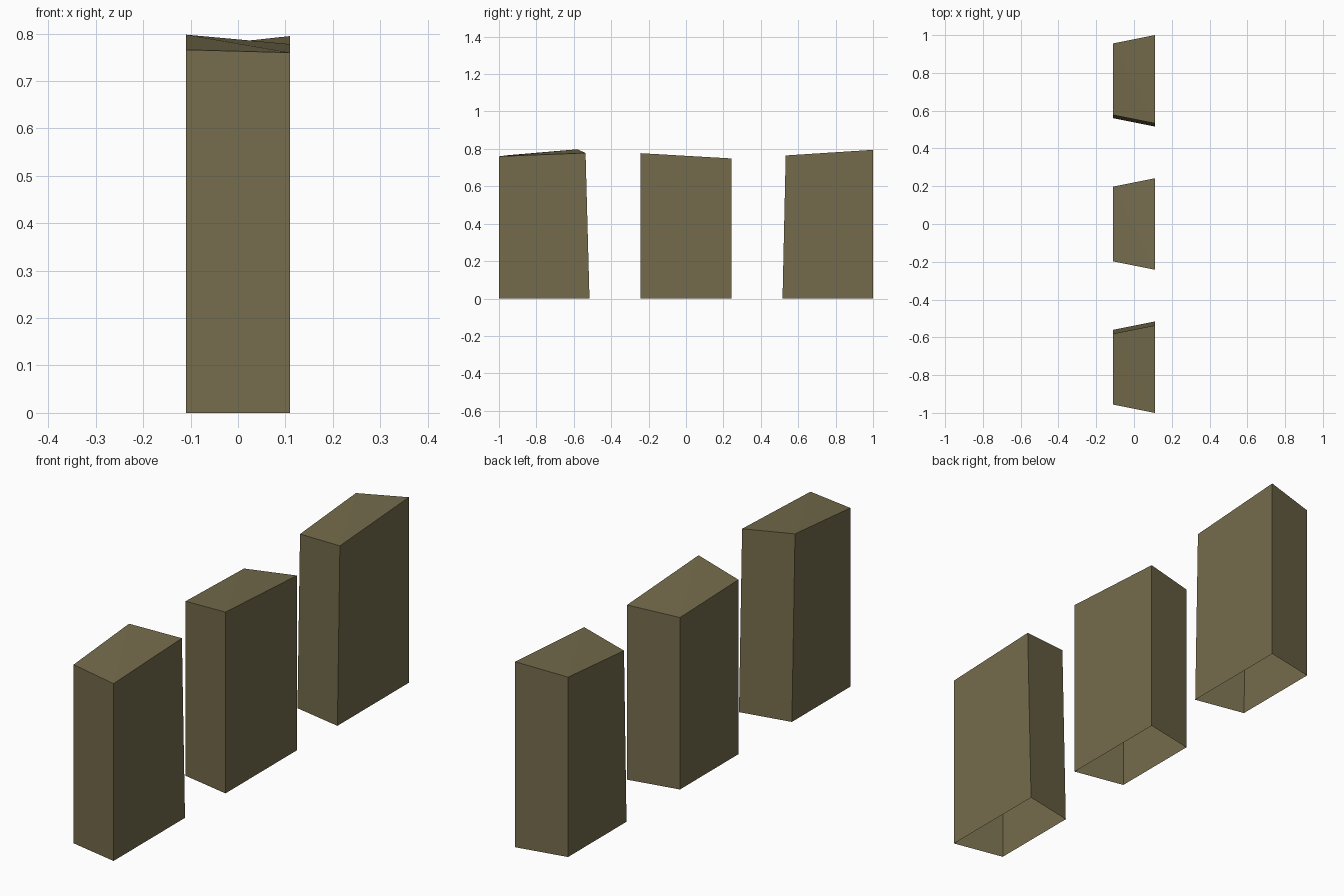
import bpy, bmesh

if "Cube" in bpy.data.objects:
    bpy.data.objects.remove(bpy.data.objects["Cube"])

stone = bpy.data.materials.new("olive stone")
stone.diffuse_color = (0.175, 0.147, 0.072, 1)
stone.use_nodes = True
stone.node_tree.nodes["Principled BSDF"].inputs["Base Color"].default_value = stone.diffuse_color

X = 0.11       # half depth of every block
TAPER = 0.044  # how much each end narrows towards -x


def block(name, y0, y1, heights, lean0=0.0, lean1=0.0):
    """Open-bottomed wedge block; heights run narrow/wide at y0, wide/narrow at y1."""
    def ring(a, b):
        return [(-X, a + TAPER), (X, a), (X, b), (-X, b - TAPER)]
    bm = bmesh.new()
    low = [bm.verts.new((x, y, 0)) for x, y in ring(y0, y1)]
    top = [bm.verts.new((x, y, z))
           for (x, y), z in zip(ring(y0 + lean0, y1 - lean1), heights)]
    # side walls
    for i in range(4):
        j = (i + 1) % 4
        bm.faces.new((low[i], low[j], top[j], top[i]))
    # uneven top, folded along one diagonal
    bm.faces.new((top[0], top[1], top[3]))
    bm.faces.new((top[1], top[2], top[3]))
    mesh = bpy.data.meshes.new(name)
    bm.to_mesh(mesh)
    bm.free()
    mesh.materials.append(stone)
    bpy.context.collection.objects.link(bpy.data.objects.new(name, mesh))


# three blocks in a row; the outer two lean away from the middle
block("front_block", -1.0, -0.516, (0.766, 0.76, 0.778, 0.798), lean1=0.021)
block("middle_block", -0.242, 0.242, (0.748, 0.777, 0.749, 0.737))
block("back_block", 0.516, 1.0, (0.74, 0.765, 0.795, 0.771), lean0=0.017)
